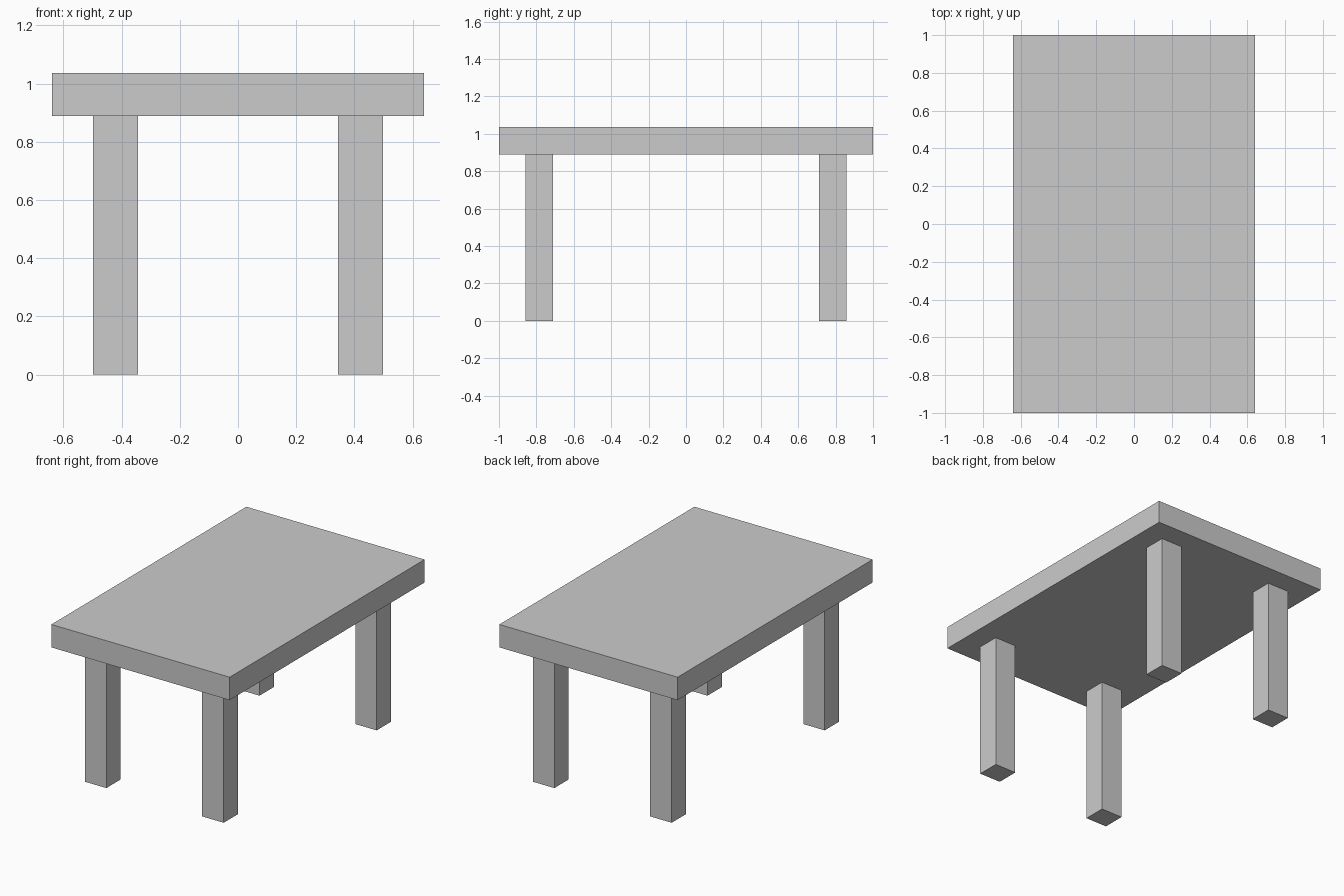
import bpy

if "Cube" in bpy.data.objects:
    bpy.data.objects.remove(bpy.data.objects["Cube"])


def box(name, lo, hi):
    """Axis-aligned box between two corners."""
    bpy.ops.mesh.primitive_cube_add(size=1, location=[(a + b) / 2 for a, b in zip(lo, hi)])
    ob = bpy.context.object
    ob.name = name
    ob.scale = [b - a for a, b in zip(lo, hi)]
    bpy.ops.object.transform_apply(location=False, rotation=False, scale=True)
    return ob


UNDERSIDE, TOP = 0.888, 1.037

# Table top
box("table_top", (-0.64, -1, UNDERSIDE), (0.64, 1, TOP))

# Four square legs, inset from the edges
LEG_X, LEG_Y = 0.421, 0.785      # leg centres
HALF_X, HALF_Y = 0.077, 0.0735   # leg half widths
for y_name, sy in (("front", -1), ("back", 1)):
    for x_name, sx in (("left", -1), ("right", 1)):
        x, y = sx * LEG_X, sy * LEG_Y
        box(f"{y_name}_{x_name}_leg",
            (x - HALF_X, y - HALF_Y, 0), (x + HALF_X, y + HALF_Y, UNDERSIDE))
